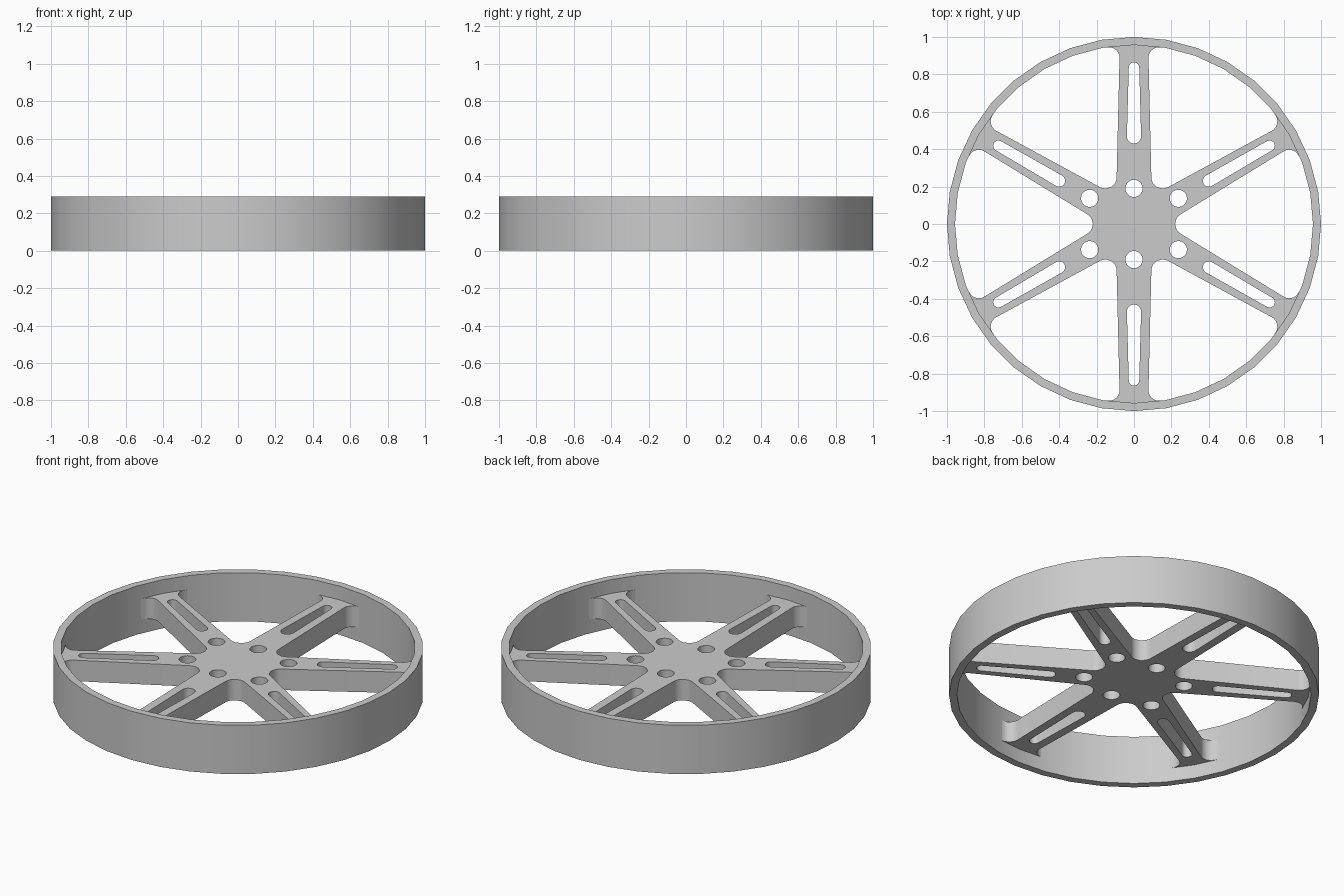
import bpy, bmesh
from math import sin, cos, tan, pi, radians
from mathutils import Vector
from mathutils.geometry import intersect_line_line_2d

cube = bpy.data.objects.get("Cube")
if cube:
    bpy.data.objects.remove(cube)

# One plain grey for the whole wheel
grey = bpy.data.materials.new("light_grey")
grey.use_nodes = True
grey.diffuse_color = (0.6, 0.6, 0.6, 1)
grey.node_tree.nodes["Principled BSDF"].inputs["Base Color"].default_value = grey.diffuse_color

RIM_HEIGHT = 0.29
SPIDER_THICKNESS = 0.125


def add_mesh(name, bm):
    bmesh.ops.remove_doubles(bm, verts=bm.verts, dist=0.00005)
    bmesh.ops.recalc_face_normals(bm, faces=bm.faces)
    mesh = bpy.data.meshes.new(name)
    bm.to_mesh(mesh)
    bm.free()
    mesh.materials.clear()
    mesh.materials.append(grey)
    obj = bpy.data.objects.new(name, mesh)
    bpy.context.collection.objects.link(obj)
    bpy.ops.object.select_all(action='DESELECT')
    obj.select_set(True)
    bpy.context.view_layer.objects.active = obj
    bpy.ops.object.shade_smooth_by_angle(angle=radians(30))
    return obj


def polar(angle, along, across=0.0):
    """Point in the frame of a spoke that points along the angle."""
    c, s = cos(angle), sin(angle)
    return Vector((along * c - across * s, along * s + across * c))


def fillet(before, corner, after, radius, steps=6):
    """Arc that rounds a corner between two straight edges."""
    a, b = (before - corner).normalized(), (after - corner).normalized()
    half = a.angle(b) / 2
    reach = radius / tan(half)
    centre = corner + (a + b).normalized() * radius / sin(half)
    start, end = corner + a * reach - centre, corner + b * reach - centre
    return [centre + start.lerp(end, i / steps).normalized() * radius
            for i in range(steps + 1)]


def arc(centre, radius, start, sweep, steps):
    return [centre + polar(start + sweep * i / steps, radius) for i in range(steps + 1)]


# Rim: a square-edged band of 36 sides
bm = bmesh.new()
profile = [(1, 0), (1, RIM_HEIGHT), (0.957, RIM_HEIGHT), (0.957, 0)]
rings = [[bm.verts.new((*polar(2 * pi * i / 36, r), z)) for i in range(36)] for r, z in profile]
for k, ring in enumerate(rings):
    other = rings[(k + 1) % 4]
    for i in range(36):
        j = (i + 1) % 36
        bm.faces.new((ring[i], ring[j], other[j], other[i]))
add_mesh("rim", bm)

# Spokes: angle, half width at hub and tip, bolt hole distance, slot half widths
spokes = []
for k in range(6):
    upright = k in (1, 4)
    spokes.append(dict(angle=radians(30 + 60 * k),
                       hub=0.099 if upright else 0.086,
                       tip=0.076 if upright else 0.062,
                       bolt=0.19 if upright else 0.274,
                       slot=(0.038, 0.028) if upright else (0.032, 0.028)))
FOOT = 0.945


def edge(s, side):
    return polar(s["angle"], 0, side * s["hub"]), polar(s["angle"], FOOT, side * s["tip"])


# Outer outline of hub and spokes, with rounded valleys and flared feet
outline = []
for k, s in enumerate(spokes):
    following = spokes[(k + 1) % 6]
    ang = s["angle"]
    for side in (-1, 1):
        inner, corner = edge(s, side)
        toe = polar(ang, FOOT, side * 0.14)
        flare = fillet(inner, corner, toe, 0.056) + [toe, polar(ang, FOOT + 0.018, side * 0.14)]
        outline += flare if side < 0 else [polar(ang, 0.975)] + flare[::-1]
    (a0, a1), (b0, b1) = edge(s, 1), edge(following, -1)
    valley = intersect_line_line_2d(a0, a1, b0, b1)
    outline += fillet(a1, valley, b1, 0.06)

# Bolt holes and long round-ended slots
loops = [outline]
for s in spokes:
    ang = s["angle"]
    loops.append(arc(polar(ang, s["bolt"]), 0.046, 0, 2 * pi, 20)[:-1])
    wide, narrow = s["slot"]
    loops.append(arc(polar(ang, 0.43 + wide), wide, ang + pi / 2, pi, 8)
                 + arc(polar(ang, 0.865 - narrow), narrow, ang - pi / 2, pi, 8))

# Fill the outline with its holes and give it thickness
curve = bpy.data.curves.new("spider_outline", 'CURVE')
curve.dimensions = '2D'
curve.fill_mode = 'BOTH'
curve.extrude = SPIDER_THICKNESS / 2
for loop in loops:
    spline = curve.splines.new('POLY')
    spline.points.add(len(loop) - 1)
    for point, co in zip(spline.points, loop):
        point.co = (co.x, co.y, 0, 1)
    spline.use_cyclic_u = True
helper = bpy.data.objects.new("spider_outline", curve)
bpy.context.collection.objects.link(helper)
filled = helper.to_mesh()
bm = bmesh.new()
bm.from_mesh(filled)
helper.to_mesh_clear()
bpy.data.objects.remove(helper)
bmesh.ops.translate(bm, verts=bm.verts, vec=(0, 0, RIM_HEIGHT / 2))
add_mesh("hub_and_spokes", bm)
